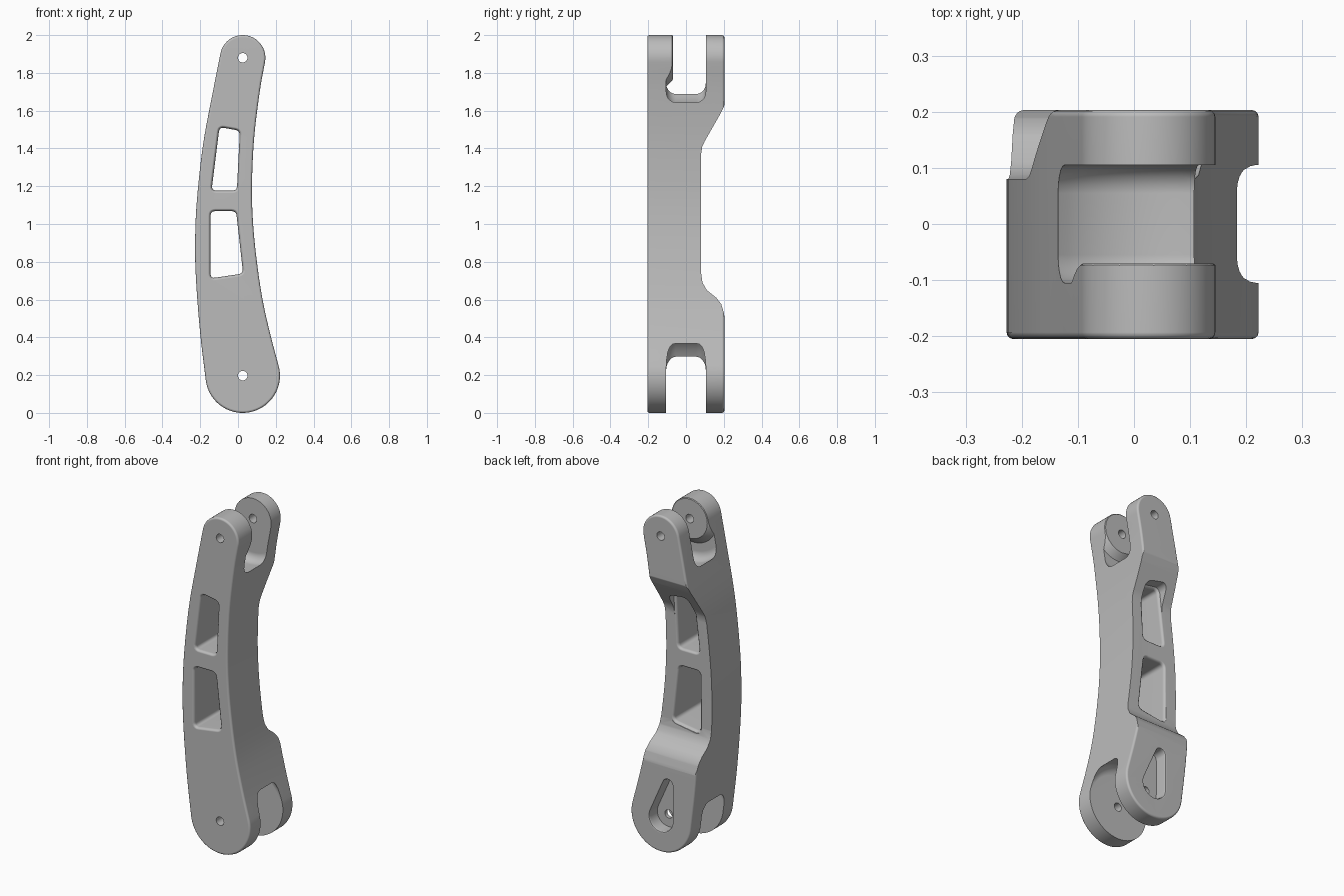
import bpy, bmesh
from math import sin, cos, pi, radians, hypot
from mathutils import Vector

if "Cube" in bpy.data.objects:
    bpy.data.objects.remove(bpy.data.objects["Cube"])

grey = bpy.data.materials.new("plain grey")
grey.use_nodes = True
grey.diffuse_color = (0.5, 0.5, 0.5, 1)
grey.node_tree.nodes["Principled BSDF"].inputs["Base Color"].default_value = (0.5, 0.5, 0.5, 1)

PIN_X, LOW_Z, HIGH_Z = 0.025, 0.197, 1.88
FRONT, BACK, WEB = -0.205, 0.203, 0.08


def arc(x, z, r, start, end, n=24):
    angles = [radians(start + (end - start) * i / n) for i in range(n + 1)]
    return [(x + r * cos(a), z + r * sin(a)) for a in angles]


def spline(points, n=6):
    """Smooth curve through the points; both ends are left out."""
    p = [Vector(q) for q in points]
    p = [2 * p[0] - p[1]] + p + [2 * p[-1] - p[-2]]
    out = []
    for a, b, c, d in zip(p, p[1:], p[2:], p[3:]):
        for i in range(n):
            t = i / n
            out.append(tuple(0.5 * (2 * b + (c - a) * t + (2 * a - 5 * b + 4 * c - d) * t ** 2
                                    + (3 * b - a - 3 * c + d) * t ** 3)))
    return out[1:]


def rounded(corners, r, n=5):
    """Polygon with its corners rounded off."""
    out = []
    for i, corner in enumerate(corners):
        c = Vector(corner)
        a = c + (Vector(corners[i - 1]) - c).normalized() * r
        b = c + (Vector(corners[(i + 1) % len(corners)]) - c).normalized() * r
        for k in range(n + 1):
            t = k / n
            out.append(tuple(a * (1 - t) ** 2 + c * 2 * t * (1 - t) + b * t * t))
    return out


def soft_layers(start, end, r, n=3):
    """Depth and offset pairs for a prism with rounded rims."""
    rim = [(r * (1 - cos(t)), -r * (1 - sin(t))) for t in (pi / 2 * i / n for i in range(n + 1))]
    return [(start + d, o) for d, o in rim] + [(end - d, o) for d, o in reversed(rim)]


def prism(name, outline, layers, axis="Y"):
    """Stack the outline along an axis, growing it by each layer's offset."""
    area = sum(a[0] * b[1] - b[0] * a[1] for a, b in zip(outline, outline[1:] + outline[:1]))
    if area < 0:
        outline = outline[::-1]
    n = len(outline)
    bm = bmesh.new()
    rings = []
    for depth, offset in layers:
        ring = []
        for i, (u, v) in enumerate(outline):
            prev, nxt = outline[i - 1], outline[(i + 1) % n]
            du, dv = nxt[0] - prev[0], nxt[1] - prev[1]
            size = hypot(du, dv)
            u, v = u + dv / size * offset, v - du / size * offset
            ring.append(bm.verts.new((u, depth, v) if axis == "Y" else (depth, u, v)))
        rings.append(ring)
    for low, high in zip(rings, rings[1:]):
        for i in range(n):
            j = (i + 1) % n
            bm.faces.new((low[i], low[j], high[j], high[i]))
    bm.faces.new(rings[0])
    bm.faces.new(rings[-1])
    bmesh.ops.recalc_face_normals(bm, faces=bm.faces)
    mesh = bpy.data.meshes.new(name)
    bm.to_mesh(mesh)
    bm.free()
    mesh.materials.append(grey)
    obj = bpy.data.objects.new(name, mesh)
    bpy.context.collection.objects.link(obj)
    return obj


def cut(target, cutter):
    cutter.hide_render = True
    mod = target.modifiers.new("cut", "BOOLEAN")
    mod.operation, mod.solver, mod.object = "DIFFERENCE", "EXACT", cutter
    bpy.context.view_layer.objects.active = target
    bpy.ops.object.modifier_apply(modifier=mod.name)
    bpy.data.objects.remove(cutter)


def fork_outline(z, r, way):
    """Round slot floor, opening outwards past the end of the arm."""
    flare = (r * cos(pi / 6) + r, r * sin(pi / 6) - r * 3 ** 0.5)
    shape = [flare] + arc(0, 0, r, 30, 150) + [(-flare[0], flare[1])]
    return [(PIN_X + x, z + way * v) for x, v in shape]


# Curved arm with two round ends
low_end = arc(PIN_X, LOW_Z, 0.197, 187, 375, 36)
high_end = arc(PIN_X, HIGH_Z, 0.12, -11, 169, 30)
inner = [(0.17, 0.42), (0.13, 0.6), (0.1, 0.8), (0.08, 1.0), (0.074, 1.2), (0.085, 1.45), (0.115, 1.7)]
outer = [(-0.133, 1.7), (-0.185, 1.42), (-0.218, 1.12), (-0.227, 0.9), (-0.222, 0.7), (-0.2, 0.42)]
outline = (low_end + spline([low_end[-1]] + inner + [high_end[0]])
           + high_end + spline([high_end[-1]] + outer + [low_end[0]]))
arm = prism("lever_arm", outline, soft_layers(FRONT, BACK, 0.012))

# Recess that thins the middle of the back
slope = [(0.215, 1.66), (0.2, 1.62), (0.18, 1.58), (0.1, 1.44), (0.086, 1.41), (WEB, 1.37),
         (WEB, 0.74), (0.087, 0.69), (0.11, 0.65), (0.16, 0.61), (0.187, 0.575), (0.2, 0.53),
         (0.215, 0.45), (0.4, 0.45), (0.4, 1.66)]
cut(arm, prism("back_recess", slope, [(-0.5, 0), (0.5, 0)], "X"))

# Two windows with softened rims
rim = [(-0.4, 0.014), (FRONT, 0.014), (FRONT + 0.005, 0.006), (FRONT + 0.016, 0),
       (WEB - 0.016, 0), (WEB - 0.005, 0.006), (WEB, 0.014), (0.4, 0.014)]
windows = [[(-0.098, 1.513), (0.01, 1.494), (-0.006, 1.177), (-0.14, 1.177)],
           [(-0.145, 1.068), (-0.01, 1.068), (0.027, 0.738), (-0.145, 0.712)]]
for corners in windows:
    cut(arm, prism("window", rounded(corners, 0.025), rim))

# Fork slots; the upper one leaves a boss on the front lug
low_slot = prism("low_slot", fork_outline(LOW_Z, 0.233, 1), soft_layers(-0.105, 0.105, 0.05, 5))
cut(arm, low_slot)
high_slot = prism("high_slot", fork_outline(HIGH_Z, 0.25, -1), soft_layers(-0.105, 0.105, 0.05, 5))
boss = prism("boss", arc(PIN_X, HIGH_Z, 0.12, 0, 350, 35),
             [(-0.2, 0.035), (-0.106, 0.035), (-0.098, 0.026), (-0.078, 0.006), (-0.07, -0.004)])
cut(high_slot, boss)
cut(arm, high_slot)

# Keyhole pocket in the back of the lower lug
keyhole = arc(-0.02, 0.41, 0.03, 24, 180, 12) + arc(PIN_X, LOW_Z, 0.075, 180, 384, 24)
cut(arm, prism("keyhole_pocket", keyhole,
               [(0.127, 0), (BACK - 0.012, 0), (BACK - 0.003, 0.004), (BACK, 0.01), (0.4, 0.01)]))

# Pin holes through both forks
for z in (LOW_Z, HIGH_Z):
    cut(arm, prism("pin_hole", arc(PIN_X, z, 0.025, 0, 345, 23), [(-0.5, 0), (0.5, 0)]))

# Smooth shading with clean flat faces
bpy.ops.object.select_all(action="DESELECT")
arm.select_set(True)
bpy.context.view_layer.objects.active = arm
bpy.ops.object.shade_smooth_by_angle(angle=radians(35))
weighted = arm.modifiers.new("weighted normals", "WEIGHTED_NORMAL")
weighted.keep_sharp = True
